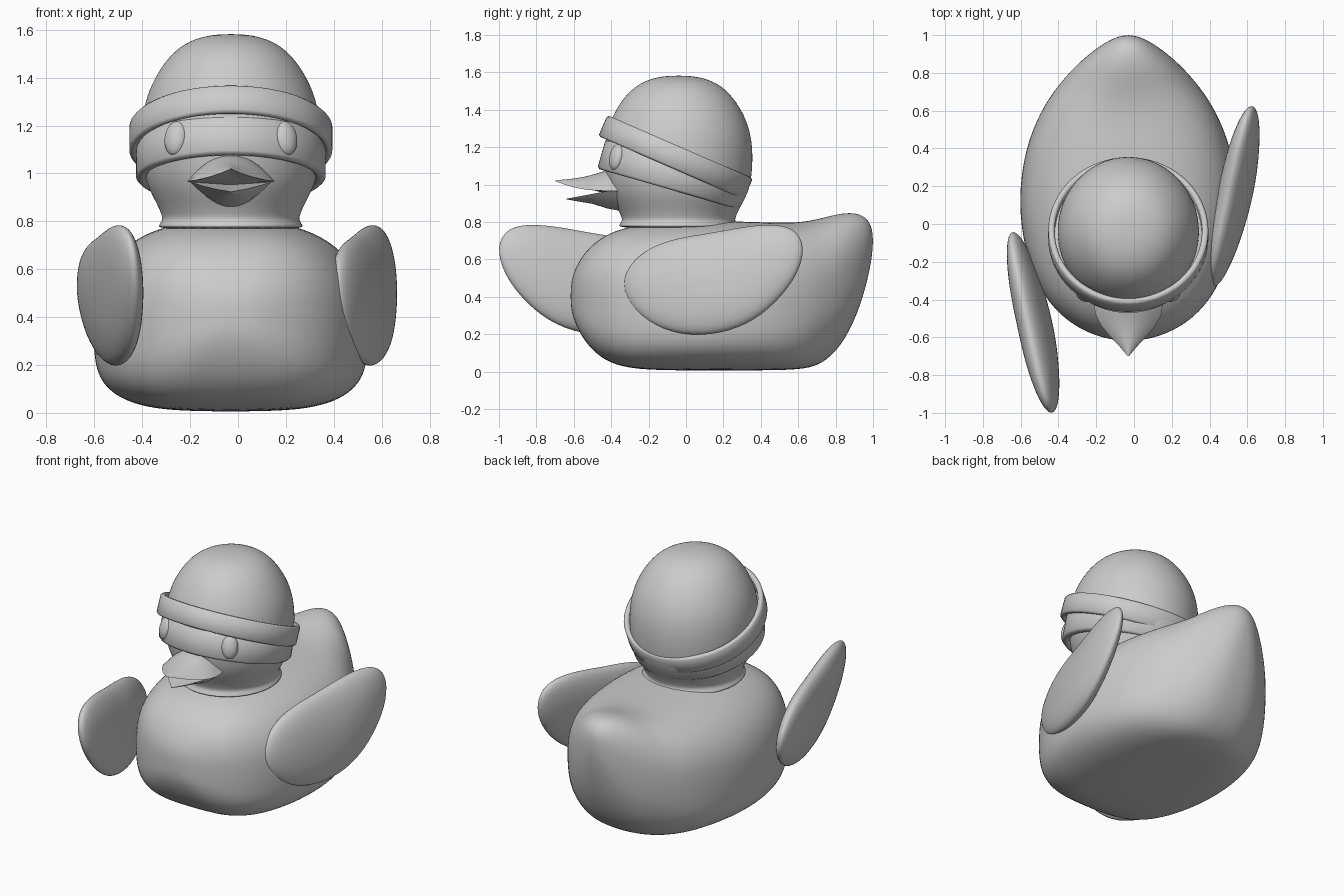
import bpy, bmesh
from math import sin, cos, pi, radians
from mathutils import Matrix, Vector

if "Cube" in bpy.data.objects:
    bpy.data.objects.remove(bpy.data.objects["Cube"])

CX = -0.03      # middle of the body and head
SEG = 64

grey = bpy.data.materials.new("plain grey")
grey.use_nodes = True
colour = (0.6, 0.6, 0.6, 1)
grey.diffuse_color = colour
grey.node_tree.nodes["Principled BSDF"].inputs["Base Color"].default_value = colour


def loft(name, rings, close=False, subdiv=0, sharp=180):
    """Skin a list of equal point rings; cap the ends, or join last to first."""
    bm = bmesh.new()
    loops = [[bm.verts.new(p) for p in ring] for ring in rings]
    pairs = list(zip(loops, loops[1:]))
    if close:
        pairs.append((loops[-1], loops[0]))
    else:
        bm.faces.new(loops[0])
        bm.faces.new(loops[-1])
    n = len(loops[0])
    for a, b in pairs:
        for i in range(n):
            j = (i + 1) % n
            bm.faces.new((a[i], a[j], b[j], b[i]))
    bmesh.ops.recalc_face_normals(bm, faces=bm.faces)
    mesh = bpy.data.meshes.new(name)
    bm.to_mesh(mesh)
    bm.free()
    mesh.materials.append(grey)
    obj = bpy.data.objects.new(name, mesh)
    bpy.context.collection.objects.link(obj)
    if subdiv:
        mod = obj.modifiers.new("smooth", 'SUBSURF')
        mod.levels = mod.render_levels = subdiv
    bpy.ops.object.select_all(action='DESELECT')
    obj.select_set(True)
    bpy.context.view_layer.objects.active = obj
    bpy.ops.object.shade_smooth_by_angle(angle=radians(sharp))
    return obj


def power(v, e):
    return (1 if v >= 0 else -1) * abs(v) ** e


def circle(r, z, n=SEG):
    return [Vector((r * cos(2 * pi * i / n), r * sin(2 * pi * i / n), z)) for i in range(n)]


# Body: upright sections from breast to tail (y, half width, bottom, widest z, top)
sections = [
    (-0.617, 0.04, 0.36, 0.4, 0.45), (-0.604, 0.14, 0.28, 0.4, 0.53),
    (-0.55, 0.27, 0.17, 0.39, 0.63), (-0.47, 0.375, 0.08, 0.37, 0.71),
    (-0.35, 0.47, 0.02, 0.35, 0.77), (-0.15, 0.55, 0.005, 0.33, 0.8),
    (0.12, 0.587, 0.005, 0.33, 0.81), (0.4, 0.55, 0.005, 0.35, 0.8),
    (0.6, 0.465, 0.008, 0.4, 0.795), (0.72, 0.385, 0.03, 0.44, 0.82),
    (0.83, 0.29, 0.13, 0.5, 0.85), (0.92, 0.185, 0.31, 0.58, 0.85),
    (0.975, 0.1, 0.5, 0.66, 0.815), (1.0, 0.03, 0.65, 0.7, 0.75)]
rings = []
for y, w, low, mid, top in sections:
    ring = []
    for i in range(32):
        c, s = cos(2 * pi * i / 32), sin(2 * pi * i / 32)
        if s > 0:
            e, height = (0.78 if y < 0.7 else 0.95), top - mid
        else:
            e, height = (0.6 if y < 0.7 else 0.8), mid - low
        ring.append((CX + w * power(c, e), y, mid + height * power(s, e)))
    rings.append(ring)
loft("body", rings, subdiv=2)

# Head and neck: a turned profile (radius, z), slightly longer than wide
profile = [(0.32, 0.765), (0.31, 0.785), (0.296, 0.805), (0.298, 0.825), (0.318, 0.87),
           (0.352, 0.93), (0.378, 1.0), (0.388, 1.1), (0.388, 1.2), (0.372, 1.3),
           (0.333, 1.395), (0.272, 1.485), (0.2, 1.545), (0.11, 1.576), (0.03, 1.582)]
head = loft("head", [circle(r, z, 32) for r, z in profile], subdiv=2)
head.location = (CX, -0.04, 0)
head.scale = (0.97, 1.025, 1)


# Bands round the head: rounded rectangular hoops, tipped forward-up
def hoop(name, centre, tilt, outer, inner, height, bevel):
    outline = [(inner, bevel), (inner + bevel, 0), (outer - bevel, 0), (outer, bevel),
               (outer, height - bevel), (outer - bevel, height),
               (inner + bevel, height), (inner, height - bevel)]
    band = loft(name, [circle(r, z) for r, z in outline], close=True, sharp=50)
    band.matrix_world = Matrix.Translation(centre) @ Matrix.Rotation(radians(-tilt), 4, 'X')


hoop("upper_band", (CX, -0.08, 1.09), 23.5, 0.424, 0.39, 0.122, 0.01)
hoop("eye_band", (CX, -0.094, 0.976), 16, 0.396, 0.35, 0.165, 0.012)

# Eyes
for side, label in ((-1, "right_eye"), (1, "left_eye")):
    stack = [circle(sin(pi * k / 16), -cos(pi * k / 16), 24) for k in range(1, 16)]
    eye = loft(label, stack)
    eye.scale = (0.05, 0.036, 0.073)
    eye.location = (CX + side * 0.23, -0.37, 1.147)
    eye.rotation_euler = (radians(-14), 0, radians(side * 30))


# Beak halves: sections (y, half width, ridge z, edge z, inner z)
def bill(name, rows):
    rings = []
    for y, w, ridge, edge, inner in rows:
        ring = []
        for i in range(17):
            t = -1 + i / 8
            ring.append((CX + w * t, y, edge + (ridge - edge) * (1 - t * t)))
        for i in range(1, 16):
            t = 1 - i / 8
            ring.append((CX + w * t, y, edge + (inner - edge) * (1 - abs(t))))
        rings.append(ring)
    loft(name, rings, sharp=40)


bill("upper_beak", [
    (-0.33, 0.17, 1.08, 0.965, 0.945), (-0.42, 0.183, 1.078, 0.966, 0.95),
    (-0.48, 0.174, 1.058, 0.968, 0.965), (-0.54, 0.142, 1.042, 0.973, 0.98),
    (-0.6, 0.092, 1.032, 0.985, 0.996), (-0.65, 0.045, 1.027, 1.0, 1.008),
    (-0.7, 0.003, 1.021, 1.018, 1.019)])
bill("lower_beak", [
    (-0.3, 0.15, 0.85, 0.965, 0.965), (-0.42, 0.17, 0.872, 0.965, 0.955),
    (-0.5, 0.125, 0.897, 0.95, 0.942), (-0.58, 0.065, 0.91, 0.935, 0.931),
    (-0.64, 0.003, 0.921, 0.924, 0.923)])

# Wings: one padded outline (y, z), leaning outward; the second is turned end for end
outline = [(-0.36, 0.44), (-0.325, 0.56), (-0.215, 0.665), (-0.05, 0.72), (0.12, 0.743),
           (0.28, 0.775), (0.45, 0.797), (0.59, 0.778), (0.65, 0.675), (0.61, 0.52),
           (0.49, 0.365), (0.335, 0.243), (0.13, 0.183), (-0.08, 0.197), (-0.265, 0.285)]
MID_Y, MID_Z = 0.15, 0.48


def wing(name, shift, turned):
    rings = []
    for k in range(-4, 5):
        a = radians(k * 20)
        ring = []
        for y, z in outline:
            dy, dz = (y - MID_Y) * cos(a), (z - MID_Z) * cos(a)
            x = 0.533 + 0.235 * dy - 0.13 * dz + 0.09 * sin(a) + shift
            yy = MID_Y + dy
            ring.append((x, -0.375 - yy if turned else yy, MID_Z + dz))
        rings.append(ring)
    loft(name, rings, subdiv=2)


wing("left_wing", 0, False)
wing("right_wing", -1.06, True)
